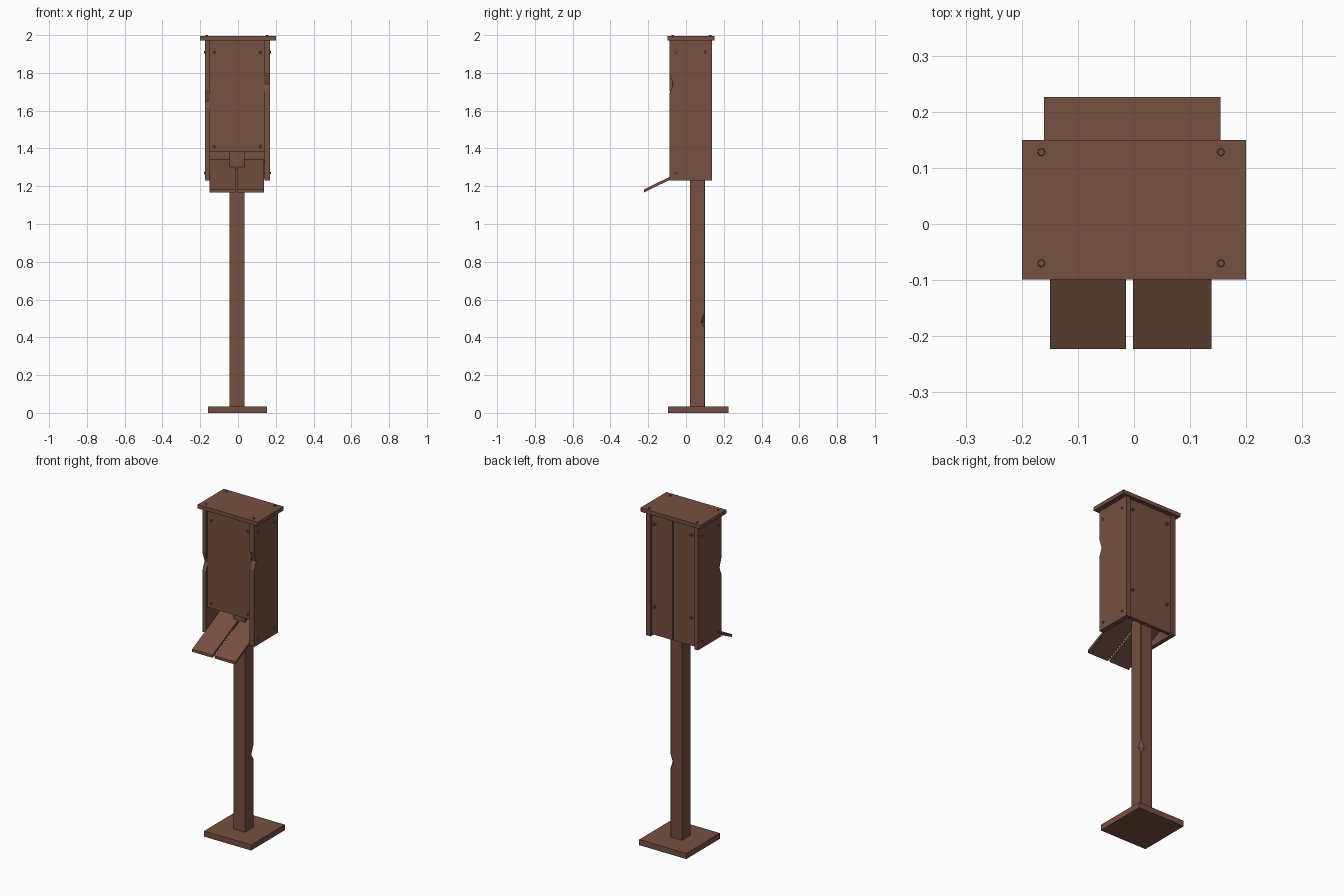
import bpy, bmesh
from mathutils import Matrix, Vector

cube = bpy.data.objects.get("Cube")
if cube:
    bpy.data.objects.remove(cube, do_unlink=True)

wood = bpy.data.materials.new("brown_wood")
wood.use_nodes = True
color = (0.18, 0.08, 0.053, 1)
wood.diffuse_color = color
bsdf = wood.node_tree.nodes["Principled BSDF"]
bsdf.inputs["Base Color"].default_value = color
bsdf.inputs["Roughness"].default_value = 0.9


def finish(name, bm):
    bmesh.ops.recalc_face_normals(bm, faces=bm.faces)
    mesh = bpy.data.meshes.new(name)
    bm.to_mesh(mesh)
    bm.free()
    mesh.materials.append(wood)
    obj = bpy.data.objects.new(name, mesh)
    bpy.context.collection.objects.link(obj)
    return obj


def loft(name, rings):
    """Closed solid through rings of equal point count."""
    bm = bmesh.new()
    loops = [[bm.verts.new(p) for p in ring] for ring in rings]
    for a, b in zip(loops, loops[1:]):
        for i in range(len(a)):
            j = (i + 1) % len(a)
            bm.faces.new((a[i], a[j], b[j], b[i]))
    bm.faces.new(loops[0])
    bm.faces.new(loops[-1])
    return finish(name, bm)


def board(name, profile, x0, x1):
    """Side outline (y, z) extruded across x."""
    return loft(name, [[(x, y, z) for y, z in profile] for x in (x0, x1)])


def box(name, x0, x1, y0, y1, z0, z1):
    return board(name, [(y0, z0), (y1, z0), (y1, z1), (y0, z1)], x0, x1)


def bolts(name, points, direction):
    """Round bolt heads standing proud of a surface."""
    bm = bmesh.new()
    turn = Vector((0, 0, 1)).rotation_difference(Vector(direction)).to_matrix().to_4x4()
    for p in points:
        bmesh.ops.create_cone(bm, cap_ends=True, segments=8, radius1=0.008,
                              radius2=0.006, depth=0.014,
                              matrix=Matrix.Translation(p) @ turn)
    finish(name, bm)


# Base plate and square post with one chipped corner
box("base_plate", -0.16, 0.154, -0.095, 0.226, 0, 0.034)
rings = []
for z, chip in [(0.03, 0.003), (0.45, 0.003), (0.48, 0.022), (0.53, 0.003), (1.9, 0.003)]:
    x0, x1, y0, y1 = -0.044, 0.034, 0.02, 0.1
    rings.append([(x0, y0, z), (x1, y0, z), (x1, y1 - chip, z), (x1 - chip, y1, z), (x0, y1, z)])
loft("post", rings)

# Side panels, each with a chip in the front edge
for name, x0, x1, chip_z in [("right_panel", -0.176, -0.152, 1.65), ("left_panel", 0.14, 0.17, 1.74)]:
    front, back, low, top = -0.088, 0.138, 1.23, 1.975
    board(name, [(front, low), (back, low), (back, top), (front, top),
                 (front, chip_z + 0.06), (front + 0.02, chip_z), (front, chip_z - 0.05)], x0, x1)

# Front panel, paired back boards, roof
box("front_panel", -0.152, 0.14, -0.075, -0.05, 1.38, 1.975)
box("back_board_right", -0.152, -0.002, 0.104, 0.124, 1.24, 1.975)
box("back_board_left", 0.002, 0.14, 0.104, 0.126, 1.24, 1.975)
box("roof", -0.2, 0.2, -0.099, 0.15, 1.972, 1.995)

# Sloping landing boards
slope = [(-0.223, 1.167), (0.108, 1.328), (0.104, 1.342), (-0.223, 1.183)]
board("landing_board_right", slope, -0.15, -0.014)
board("landing_board_left", slope, -0.002, 0.138)

# Bolt heads on every face
bolts("roof_bolts", [(x, y, 1.993) for x in (-0.165, 0.155) for y in (-0.07, 0.128)], (0, 0, 1))
bolts("front_bolts", [(x, -0.076, z) for x in (-0.125, 0.118) for z in (1.41, 1.91)], (0, -1, 0))
bolts("back_bolts", [(x, 0.131, z) for x in (-0.125, 0.118) for z in (1.41, 1.91)], (0, 1, 0))
for name, x, d in [("right_bolts", -0.174, -1), ("left_bolts", 0.168, 1)]:
    bolts(name, [(x, y, z) for y in (-0.055, 0.103) for z in (1.27, 1.91)], (d, 0, 0))
